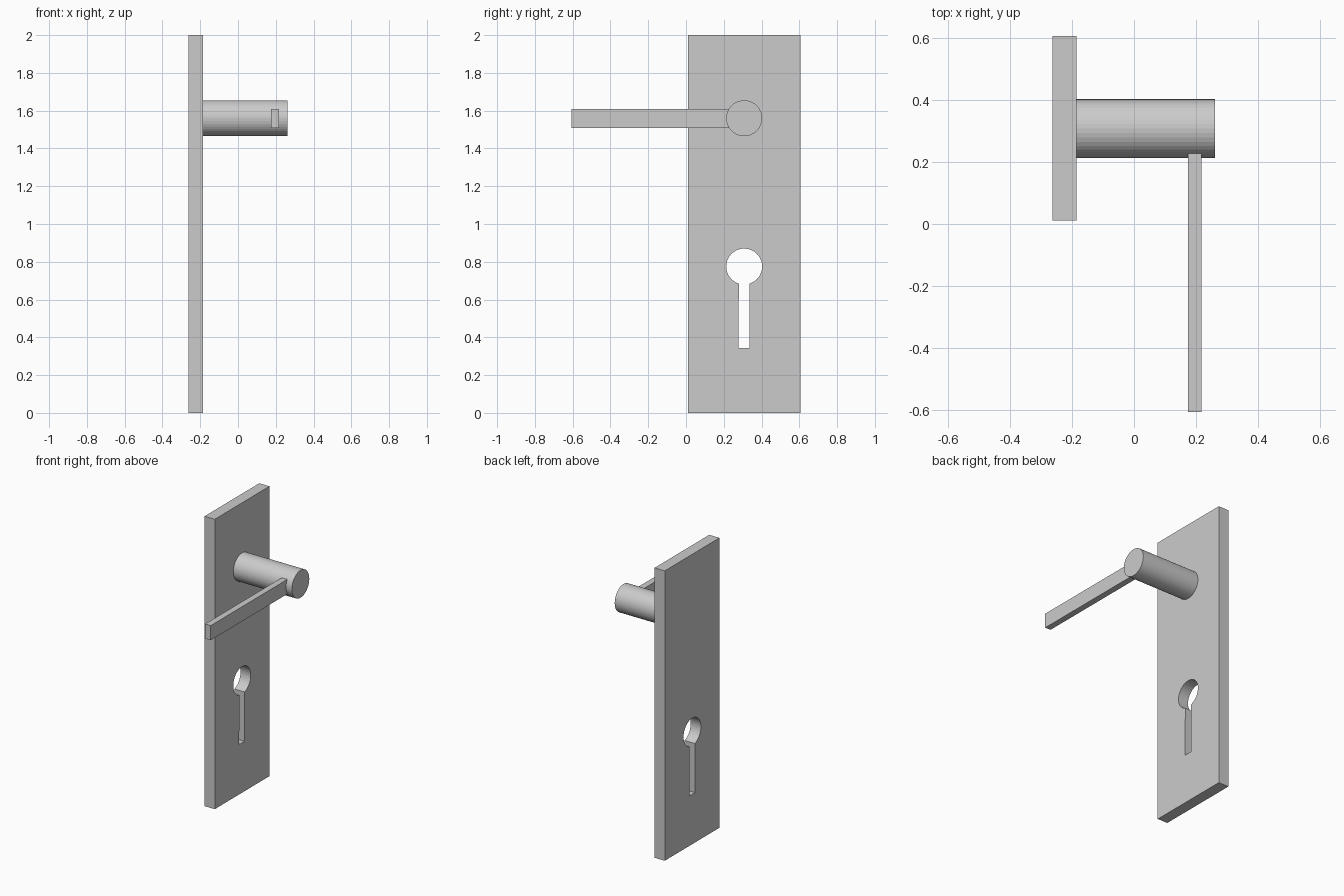
import bpy
from math import radians, sin, cos, asin, pi

if "Cube" in bpy.data.objects:
    bpy.data.objects.remove(bpy.data.objects["Cube"])

PLATE_X = (-0.263, -0.185)
AXIS_Y, R = 0.308, 0.095


def box(name, x, y, z):
    bpy.ops.mesh.primitive_cube_add(
        size=1, location=[sum(r) / 2 for r in (x, y, z)])
    ob = bpy.context.object
    ob.name = name
    ob.scale = [r[1] - r[0] for r in (x, y, z)]
    bpy.ops.object.transform_apply(location=False, rotation=False, scale=True)
    return ob


def extruded_profile(name, loops, x):
    """Extrude closed (y, z) loops along x; inner loops become holes."""
    curve = bpy.data.curves.new(name, 'CURVE')
    curve.dimensions = '2D'
    curve.fill_mode = 'BOTH'
    curve.extrude = (x[1] - x[0]) / 2
    for pts in loops:
        spline = curve.splines.new('POLY')
        spline.points.add(len(pts) - 1)
        for p, (y, z) in zip(spline.points, pts):
            p.co = (y, z, 0, 1)
        spline.use_cyclic_u = True
        spline.use_smooth = False
    ob = bpy.data.objects.new(name, curve)
    bpy.context.collection.objects.link(ob)
    ob.location.x = sum(x) / 2
    ob.rotation_euler = (radians(90), 0, radians(90))
    bpy.ops.object.select_all(action='DESELECT')
    ob.select_set(True)
    bpy.context.view_layer.objects.active = ob
    bpy.ops.object.convert(target='MESH')
    return bpy.context.object


# Back plate with keyhole: round opening running into a narrow slot
outline = [(0.011, 0), (0.607, 0), (0.607, 2), (0.011, 2)]
key_z, half, slot_bottom = 0.775, 0.028, 0.344
gap = asin(half / R)
start, sweep, n = -pi / 2 + gap, 2 * pi - 2 * gap, 36
keyhole = [(AXIS_Y + R * cos(start + sweep * i / n),
            key_z + R * sin(start + sweep * i / n)) for i in range(n + 1)]
keyhole += [(AXIS_Y - half - 0.003, slot_bottom), (AXIS_Y + half, slot_bottom)]
extruded_profile("back_plate", [outline, keyhole], PLATE_X)

# Round spindle standing out of the plate
x0, x1 = PLATE_X[1] - 0.001, 0.262
bpy.ops.mesh.primitive_cylinder_add(
    vertices=40, radius=R, depth=x1 - x0,
    location=((x0 + x1) / 2, AXIS_Y, 1.56), rotation=(0, radians(90), 0))
bpy.context.object.name = "handle_spindle"

# Lever arm
box("handle_lever", (0.174, 0.217), (-0.607, 0.231), (1.509, 1.61))
